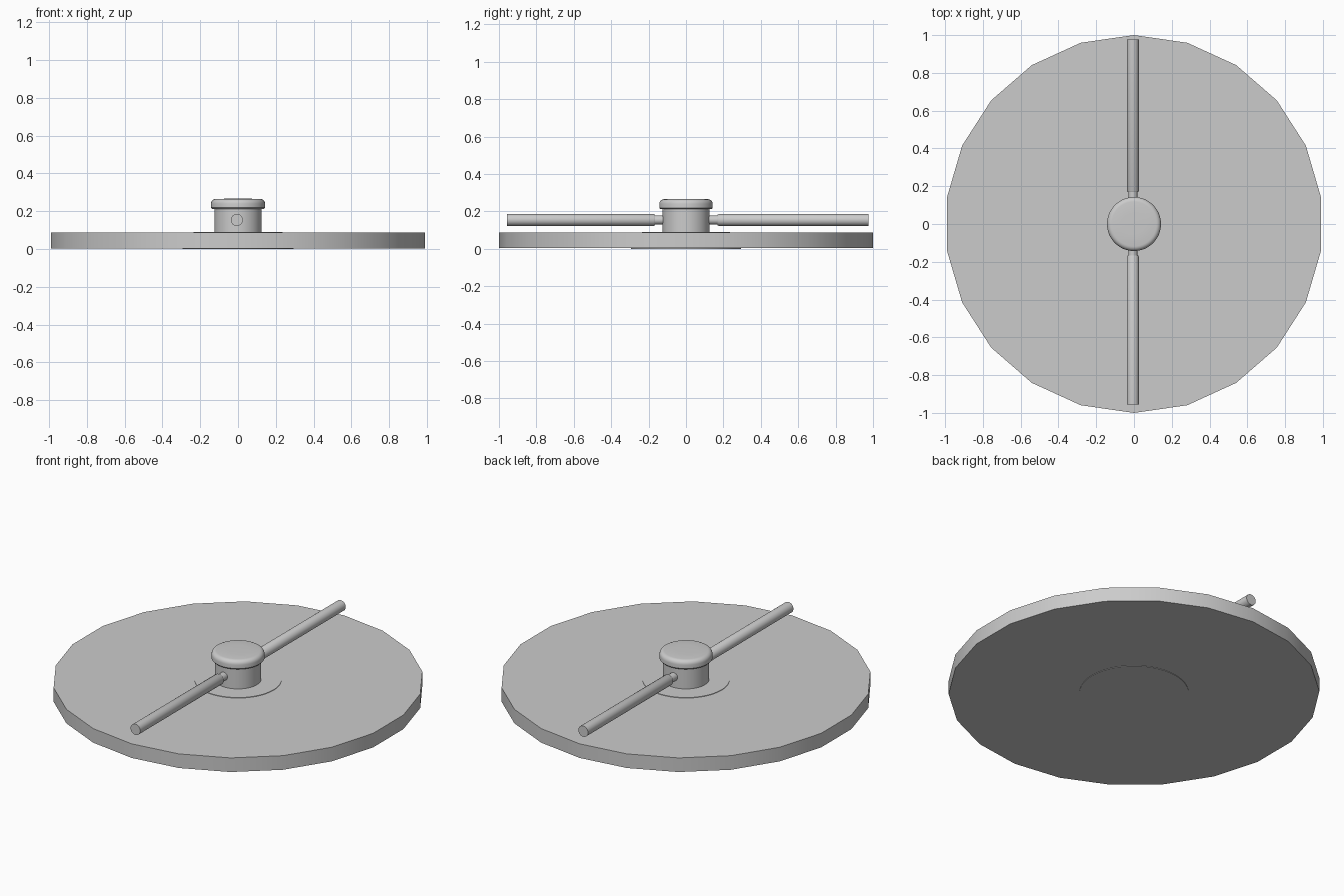
import bpy, bmesh
from math import sin, cos, pi, radians
from mathutils import Matrix

if "Cube" in bpy.data.objects:
    bpy.data.objects.remove(bpy.data.objects["Cube"])


def lathe(name, profile, sides, matrix=Matrix()):
    """Closed solid of revolution about z from (radius, height) points."""
    bm = bmesh.new()
    rings = []
    for r, z in profile:
        rings.append([bm.verts.new((r * sin(2 * pi * i / sides),
                                    r * cos(2 * pi * i / sides), z))
                      for i in range(sides)])
    for a, b in zip(rings, rings[1:]):
        for i in range(sides):
            j = (i + 1) % sides
            bm.faces.new((a[i], a[j], b[j], b[i]))
    bm.faces.new(rings[0])
    bm.faces.new(rings[-1])
    bmesh.ops.recalc_face_normals(bm, faces=bm.faces)
    bm.transform(matrix)
    mesh = bpy.data.meshes.new(name)
    bm.to_mesh(mesh)
    bm.free()
    obj = bpy.data.objects.new(name, mesh)
    bpy.context.collection.objects.link(obj)
    bpy.ops.object.select_all(action='DESELECT')
    obj.select_set(True)
    bpy.context.view_layer.objects.active = obj
    bpy.ops.object.shade_smooth_by_angle(angle=radians(35))
    return obj


# Broad 22-sided disc
lathe("disc", [(1.0, 0.003), (1.0, 0.087)], 22)

# Thin round plates standing just proud of the disc faces
lathe("lower_plate", [(0.295, 0.0), (0.295, 0.02)], 48)
lathe("upper_plate", [(0.235, 0.07), (0.235, 0.09)], 48)

# Central post and its rounded cap
lathe("post", [(0.125, 0.08), (0.125, 0.22)], 48)
cap = [(0.12, 0.213), (0.138, 0.213), (0.143, 0.219), (0.143, 0.24)]
cap += [(0.118 + 0.025 * cos(t * pi / 10), 0.24 + 0.025 * sin(t * pi / 10))
        for t in range(1, 6)]
cap += [(0.06, 0.2665)]
lathe("cap", cap, 48)

# Two handle bars, each with a narrow neck entering the post
place = Matrix.Translation((-0.006, 0, 0.154))
for name, side, inner, outer in (("front_handle", 1, 0.166, 0.956),
                                 ("back_handle", -1, 0.169, 0.976)):
    turn = place @ Matrix.Rotation(side * pi / 2, 4, 'X')
    lathe(name + "_neck", [(0.024, 0.08), (0.024, inner + 0.02)], 24, turn)
    lathe(name, [(0.028, inner), (0.032, inner + 0.007), (0.032, outer)],
          24, turn)
